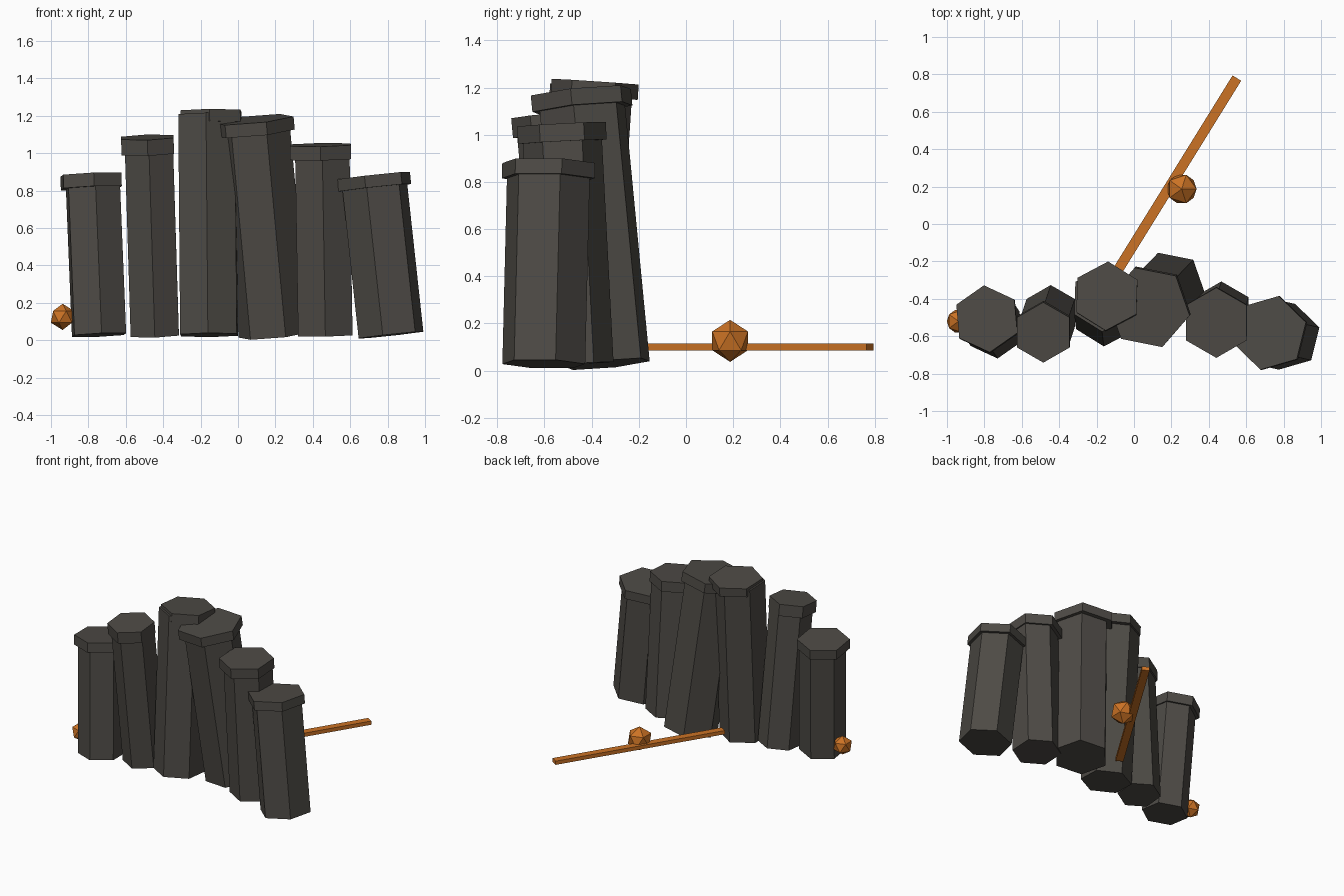
import bpy, bmesh, math
from mathutils import Vector

if "Cube" in bpy.data.objects:
    bpy.data.objects.remove(bpy.data.objects["Cube"])


def material(name, color):
    m = bpy.data.materials.new(name)
    m.diffuse_color = (*color, 1)
    m.use_nodes = True
    m.node_tree.nodes["Principled BSDF"].inputs["Base Color"].default_value = m.diffuse_color
    return m


STONE = material("dark basalt", (0.075, 0.069, 0.06))
GLOW = material("molten orange", (0.60, 0.17, 0.018))


def finish(name, bm, mat):
    bmesh.ops.recalc_face_normals(bm, faces=bm.faces)
    me = bpy.data.meshes.new(name)
    bm.to_mesh(me)
    bm.free()
    me.materials.append(mat)
    ob = bpy.data.objects.new(name, me)
    bpy.context.collection.objects.link(ob)
    return ob


def hex_prism(name, start, end, radius, turn):
    """Six-sided prism whose ends are square to its own leaning axis."""
    q = Vector((0, 0, 1)).rotation_difference(end - start)
    bm = bmesh.new()
    rings = []
    for p in (start, end):
        ring = []
        for k in range(6):
            a = math.radians(turn + 60 * k)
            ring.append(bm.verts.new(p + q @ Vector((radius * math.cos(a), radius * math.sin(a), 0))))
        rings.append(ring)
        bm.faces.new(ring)
    lo, hi = rings
    for k in range(6):
        j = (k + 1) % 6
        bm.faces.new((lo[k], lo[j], hi[j], hi[k]))
    return finish(name, bm, STONE)


# Leaning columns: base centre, cap top centre, radius, cap radius, turn, cap depth, cap shift
columns = [
    ((-0.743, -0.56, 0.028), (-0.778, -0.507, 0.885), 0.160, 0.180, 35, 0.072, (-0.009, 0)),
    ((-0.445, -0.475, 0.028), (-0.478, -0.575, 1.085), 0.149, 0.162, 30, 0.085, (-0.007, -0.005)),
    ((-0.155, -0.48, 0.028), (-0.165, -0.400, 1.225), 0.175, 0.185, 28, 0.065, (0.020, 0.015)),
    ((0.192, -0.335, 0.028), (0.085, -0.446, 1.180), 0.192, 0.225, 49, 0.070, (-0.008, 0)),
    ((0.467, -0.475, 0.028), (0.450, -0.528, 1.045), 0.168, 0.188, 30, 0.075, (-0.010, 0)),
    ((0.818, -0.603, 0.028), (0.725, -0.582, 0.880), 0.181, 0.203, 16, 0.065, (0, 0)),
]
for i, (base, top, r, cap_r, turn, depth, shift) in enumerate(columns, 1):
    b, t = Vector(base), Vector(top)
    axis = (t - b).normalized()
    s = Vector((*shift, 0))
    hex_prism(f"column_{i}", b, t - axis * 0.02, r, turn)
    hex_prism(f"column_cap_{i}", t + s - axis * depth, t + s, cap_r, turn)

# Glowing bar running out behind the columns
start, end = Vector((-0.11, -0.285, 0.1)), Vector((0.55, 0.78, 0.1))
d = (end - start).normalized()
side = Vector((-d.y, d.x, 0)) * 0.027
up = Vector((0, 0, 0.014))
bm = bmesh.new()
ends = [[bm.verts.new(p + o) for o in (side + up, side - up, -side - up, -side + up)] for p in (start, end)]
for e in ends:
    bm.faces.new(e)
for k in range(4):
    j = (k + 1) % 4
    bm.faces.new((ends[0][k], ends[0][j], ends[1][j], ends[1][k]))
finish("glowing_bar", bm, GLOW)

# Faceted embers
for i, (pos, r) in enumerate([((0.255, 0.187, 0.126), 0.089), ((-0.938, -0.52, 0.125), 0.07)], 1):
    bm = bmesh.new()
    bmesh.ops.create_icosphere(bm, subdivisions=1, radius=r)
    bmesh.ops.translate(bm, verts=bm.verts, vec=pos)
    finish(f"ember_{i}", bm, GLOW)
